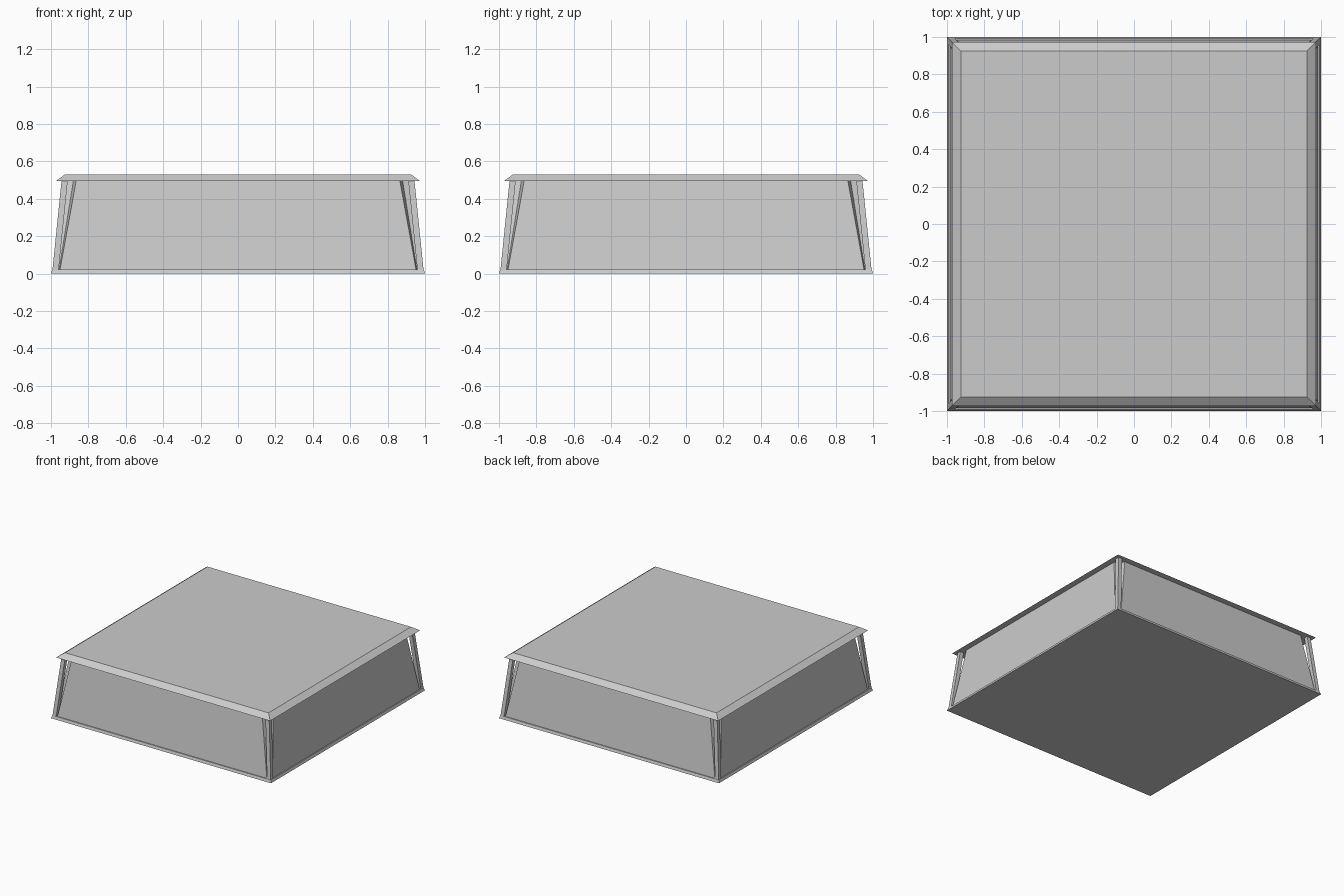
import bpy

if "Cube" in bpy.data.objects:
    bpy.data.objects.remove(bpy.data.objects["Cube"])


def ring(half, z, edge=None, inner=None):
    """Square outline at height z; edge/inner cut a notch out of each corner."""
    pts = []
    for sx, sy in ((1, 1), (-1, 1), (-1, -1), (1, -1)):
        if edge is None:
            pts.append((sx * half, sy * half, z))
            continue
        notch = [(sx * half, sy * edge, z), (sx * inner, sy * inner, z),
                 (sx * edge, sy * half, z)]
        pts += notch if sx * sy > 0 else notch[::-1]
    return pts


def loft(name, rings):
    """Closed solid skinned through a stack of matching outlines."""
    n = len(rings[0])
    faces = [list(range(n))[::-1], [(len(rings) - 1) * n + i for i in range(n)]]
    for r in range(len(rings) - 1):
        for i in range(n):
            j = (i + 1) % n
            faces.append([r * n + i, r * n + j, (r + 1) * n + j, (r + 1) * n + i])
    mesh = bpy.data.meshes.new(name)
    mesh.from_pydata([p for r in rings for p in r], [], faces)
    obj = bpy.data.objects.new(name, mesh)
    bpy.context.collection.objects.link(obj)
    return obj


# Thin base plate
loft("base", [ring(1.0, 0), ring(0.993, 0.022)])

# Tapered body with a notch down each corner
loft("body", [ring(0.985, 0.02, 0.952, 0.957), ring(0.922, 0.497, 0.865, 0.88)])

# Overhanging lid with bevelled edge
loft("lid", [ring(0.973, 0.495), ring(0.925, 0.53)])

# Slim leaning posts standing in the corner notches
for sx, hand in ((1, "right"), (-1, "left")):
    for sy, side in ((1, "back"), (-1, "front")):
        rings = []
        for c, z in ((0.976, 0.015), (0.927, 0.497)):
            rings.append([(sx * c + x, sy * c + y, z) for x, y, _ in ring(0.0165, z)])
        loft(f"post_{side}_{hand}", rings)
